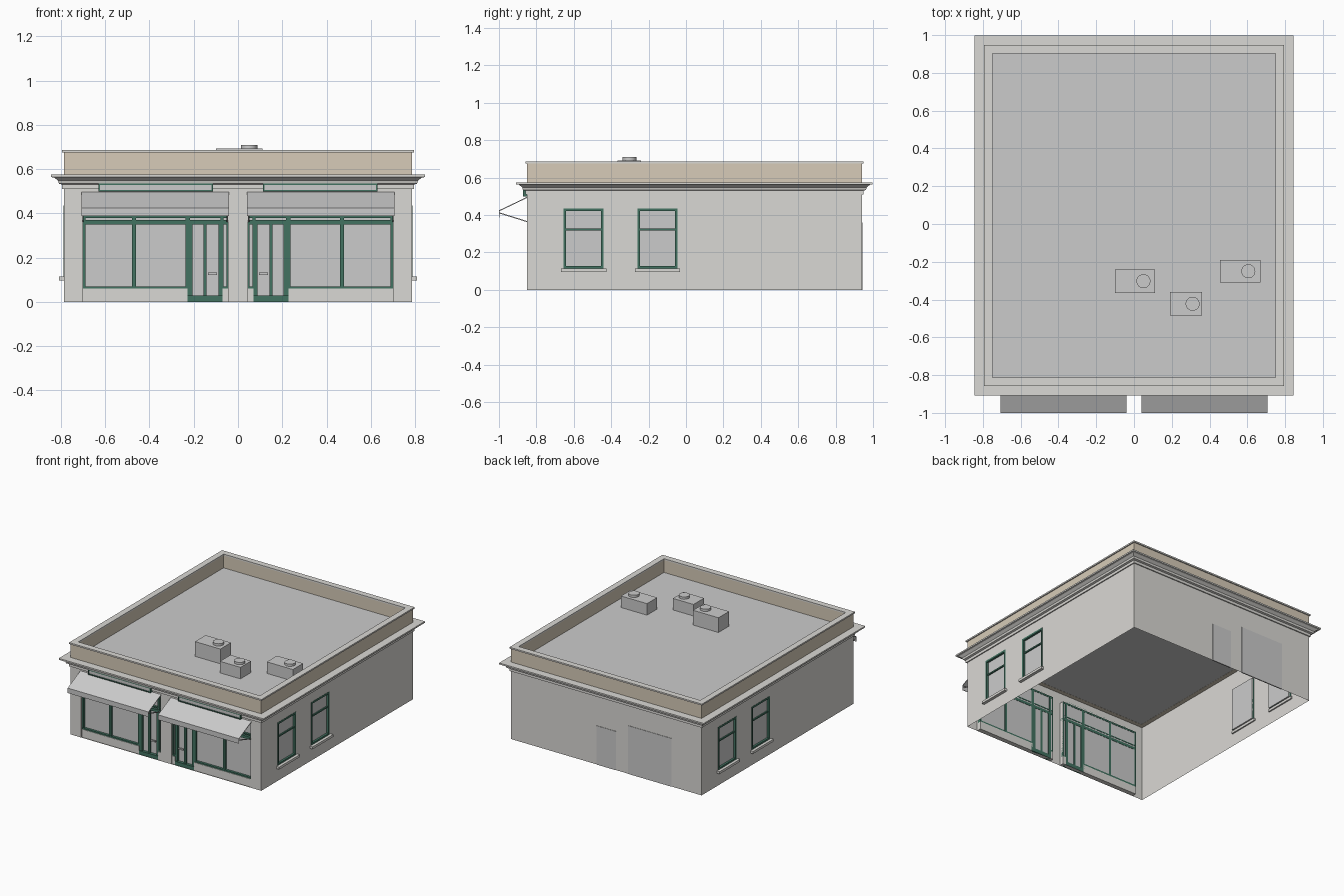
import bpy, bmesh, math
from mathutils import Matrix

if "Cube" in bpy.data.objects:
    bpy.data.objects.remove(bpy.data.objects["Cube"])

HX, HY, CY = 0.787, 0.895, 0.045      # half footprint and its centre in y


def material(name, *rgb):
    m = bpy.data.materials.new(name)
    m.diffuse_color = (*rgb, 1)
    m.use_nodes = True
    m.node_tree.nodes["Principled BSDF"].inputs["Base Color"].default_value = m.diffuse_color
    return m


STONE = material("pale_stone", 0.70, 0.69, 0.66)
TAN = material("tan_stucco", 0.68, 0.60, 0.48)
GREEN = material("green_paint", 0.055, 0.17, 0.12)


def finish(name, bm, mat=None, recalc=True):
    if recalc:
        bmesh.ops.recalc_face_normals(bm, faces=bm.faces)
    me = bpy.data.meshes.new(name)
    bm.to_mesh(me)
    bm.free()
    ob = bpy.data.objects.new(name, me)
    bpy.context.collection.objects.link(ob)
    if mat:
        me.materials.append(mat)
    return ob


def boxes(name, specs, mat=None):
    """One object from boxes given as (x0, x1, y0, y1, z0, z1)."""
    bm = bmesh.new()
    for x0, x1, y0, y1, z0, z1 in specs:
        m = Matrix.Translation(((x0 + x1) / 2, (y0 + y1) / 2, (z0 + z1) / 2))
        m = m @ Matrix.Diagonal((abs(x1 - x0), abs(y1 - y0), abs(z1 - z0), 1))
        bmesh.ops.create_cube(bm, size=1, matrix=m)
    return finish(name, bm, mat)


def wall(name, at, half, top, holes, depth):
    """Wall sheet with rectangular holes and reveals; at(u, z, d) maps to 3D."""
    bm = bmesh.new()

    def quad(*pts):
        bm.faces.new([bm.verts.new(at(*p)) for p in pts])
    us = sorted({-half, half, *[h[i] for h in holes for i in (0, 1)]})
    zs = sorted({0, top, *[h[i] for h in holes for i in (2, 3)]})
    for a, b in zip(us, us[1:]):
        for c, d in zip(zs, zs[1:]):
            if not any(h[0] < (a + b) / 2 < h[1] and h[2] < (c + d) / 2 < h[3] for h in holes):
                quad((a, c, 0), (b, c, 0), (b, d, 0), (a, d, 0))
    for a, b, c, d in holes:
        loop = [(a, c), (b, c), (b, d), (a, d)]
        for p, q in zip(loop, loop[1:] + loop[:1]):
            quad((*p, 0), (*q, 0), (*q, depth), (*p, depth))
    bmesh.ops.remove_doubles(bm, verts=bm.verts, dist=1e-5)
    return finish(name, bm, STONE, recalc=False)


def sweep(name, profile, mat):
    """Closed (offset, z) profile carried round the footprint."""
    bm = bmesh.new()
    rings = [[bm.verts.new((sx * (HX + o), CY + sy * (HY + o), z))
              for sx, sy in ((-1, -1), (1, -1), (1, 1), (-1, 1))] for o, z in profile]
    for i, r in enumerate(rings):
        p = rings[i - 1]
        for j in range(4):
            bm.faces.new((p[j], p[(j + 1) % 4], r[(j + 1) % 4], r[j]))
    return finish(name, bm, mat)


def prism(name, profile, x0, x1, mat=None):
    """(y, z) profile extruded along x."""
    bm = bmesh.new()
    f = bm.faces.new([bm.verts.new((x0, y, z)) for y, z in profile])
    ext = bmesh.ops.extrude_face_region(bm, geom=[f])["geom"]
    bmesh.ops.translate(bm, vec=(x1 - x0, 0, 0),
                        verts=[v for v in ext if isinstance(v, bmesh.types.BMVert)])
    return finish(name, bm, mat)


# Walls, hollow and open below
windows = [(-0.655, -0.44), (-0.26, -0.045)]
front_holes = [(-0.70, -0.045, 0, 0.495), (0.045, 0.70, 0, 0.495)]
side_holes = [(a - CY, b - CY, 0.115, 0.435) for a, b in windows]
for s, end, side in ((1, "front", "right"), (-1, "back", "left")):
    wall(end + "_wall", lambda u, z, d: (s * u, CY - s * (HY - d), z),
         HX, 0.51, front_holes if s > 0 else [], 0.035)
    wall(side + "_wall", lambda u, z, d: (s * (HX - d), CY + s * u, z),
         HY, 0.51, side_holes, 0.02)

    # Sash windows: the left side is the right side turned half round
    for i, (a, b) in enumerate(windows):
        def part(d0, d1, y0, y1, z0, z1):
            return (s * (HX + d0), s * (HX + d1), CY + s * (y0 - CY), CY + s * (y1 - CY), z0, z1)
        tag = f"{side}_window_{i + 1}"
        boxes(tag + "_frame", [part(-0.018, 0.002, a, a + 0.014, 0.115, 0.435),
                               part(-0.018, 0.002, b - 0.014, b, 0.115, 0.435),
                               part(-0.018, 0.002, a + 0.014, b - 0.014, 0.421, 0.435),
                               part(-0.018, 0.002, a + 0.014, b - 0.014, 0.115, 0.127),
                               part(-0.018, -0.004, a + 0.014, b - 0.014, 0.318, 0.328)], GREEN)
        boxes(tag + "_glass", [part(-0.020, -0.014, a, b, 0.115, 0.435)])
        boxes(tag + "_sill", [part(-0.01, 0.022, a - 0.014, b + 0.014, 0.096, 0.114)], STONE)

# Back doors
boxes("back_door", [(-0.08, 0.08, 0.935, 0.943, 0, 0.29)])
boxes("delivery_door", [(-0.54, -0.18, 0.935, 0.943, 0, 0.36)])

# Cornice, parapet, coping and roof deck
sweep("cornice", [(0, 0.51), (0.008, 0.51), (0.008, 0.53), (0.022, 0.534), (0.026, 0.548),
                  (0.044, 0.562), (0.058, 0.564), (0.058, 0.575), (0, 0.575)], STONE)
sweep("parapet", [(0, 0.575), (0, 0.676), (-0.033, 0.676), (-0.033, 0.575)], TAN)
sweep("coping", [(0.008, 0.676), (0.008, 0.687), (-0.037, 0.687), (-0.037, 0.676)], STONE)
boxes("roof_deck", [(-HX + 0.033, HX - 0.033, CY - HY + 0.033, CY + HY - 0.033, 0.576, 0.582)])

# Rooftop units with round vents
units = [(-0.10, 0.11, -0.365, -0.24, 0.692, 0.05), (0.19, 0.36, -0.485, -0.36, 0.668, 0.31),
         (0.455, 0.67, -0.31, -0.19, 0.668, 0.605)]
for i, (x0, x1, y0, y1, top, vx) in enumerate(units):
    boxes(f"roof_unit_{i + 1}", [(x0, x1, y0, y1, 0.582, top)])
    bm = bmesh.new()
    bmesh.ops.create_cone(bm, cap_ends=True, segments=24, radius1=0.037, radius2=0.037, depth=0.017,
                          matrix=Matrix.Translation((vx, (y0 + y1) / 2, top + 0.0085)))
    vent = finish(f"roof_vent_{i + 1}", bm)
    vent.data.shade_smooth()
    vent.data.set_sharp_from_angle(angle=math.radians(40))

# Two mirrored shopfronts
F0, F1 = -0.838, -0.815
for s, side in ((-1, "left"), (1, "right")):
    def m(*specs):
        return [(s * b[0], s * b[1], *b[2:]) for b in specs]
    boxes(side + "_knee_wall", m((0.228, 0.70, -0.843, F1, 0, 0.06),
                                 (0.045, 0.07, -0.843, F1, 0, 0.06)), STONE)
    boxes(side + "_shop_glass", m((0.045, 0.70, -0.822, -0.817, 0.02, 0.495)))
    posts = [(x, x + w, F0, F1, z, 0.495) for x, w, z in
             ((0.045, 0.008, 0.06), (0.065, 0.014, 0), (0.216, 0.022, 0),
              (0.461, 0.018, 0.06), (0.688, 0.012, 0.06))]
    rails = [(0.045, 0.70, F0 - 0.002, F1, 0.35, 0.37), (0.045, 0.70, F0, F1, 0.482, 0.495),
             (0.045, 0.70, F0, F1, 0.38, 0.388),
             (0.238, 0.70, F0 - 0.002, F1, 0.058, 0.07), (0.045, 0.07, F0, F1, 0.058, 0.07)]
    boxes(side + "_shop_frame", m(*posts, *rails), GREEN)
    boxes(side + "_double_door", m((0.07, 0.228, -0.845, F1, 0, 0.028),
                                   (0.079, 0.088, F0, F1, 0.028, 0.35),
                                   (0.142, 0.156, F0, F1, 0.028, 0.35),
                                   (0.205, 0.216, F0, F1, 0.028, 0.35)), GREEN)
    boxes(side + "_door_handle", m((0.095, 0.135, -0.842, -0.832, 0.122, 0.132)))

    # Awning sheet with valance, and its stays
    prism(side + "_awning", [(-0.85, 0.497), (-1.0, 0.425), (-1.0, 0.388), (-0.996, 0.388),
                             (-0.996, 0.421), (-0.85, 0.491)], s * 0.04, s * 0.707)
    for i, x in enumerate((0.045, 0.697)):
        prism(f"{side}_awning_stay_{i + 1}", [(-0.997, 0.408), (-0.85, 0.362), (-0.85, 0.368),
                                              (-0.997, 0.414)], s * x, s * (x + 0.006))

    # Blank sign board with green border
    boxes(side + "_sign_panel", m((0.12, 0.625, -0.867, -0.85, 0.503, 0.531)))
    boxes(side + "_sign_border", m((0.113, 0.63, -0.872, -0.85, 0.498, 0.505),
                                   (0.113, 0.63, -0.872, -0.85, 0.529, 0.536),
                                   (0.113, 0.12, -0.872, -0.85, 0.505, 0.529),
                                   (0.623, 0.63, -0.872, -0.85, 0.505, 0.529)), GREEN)
